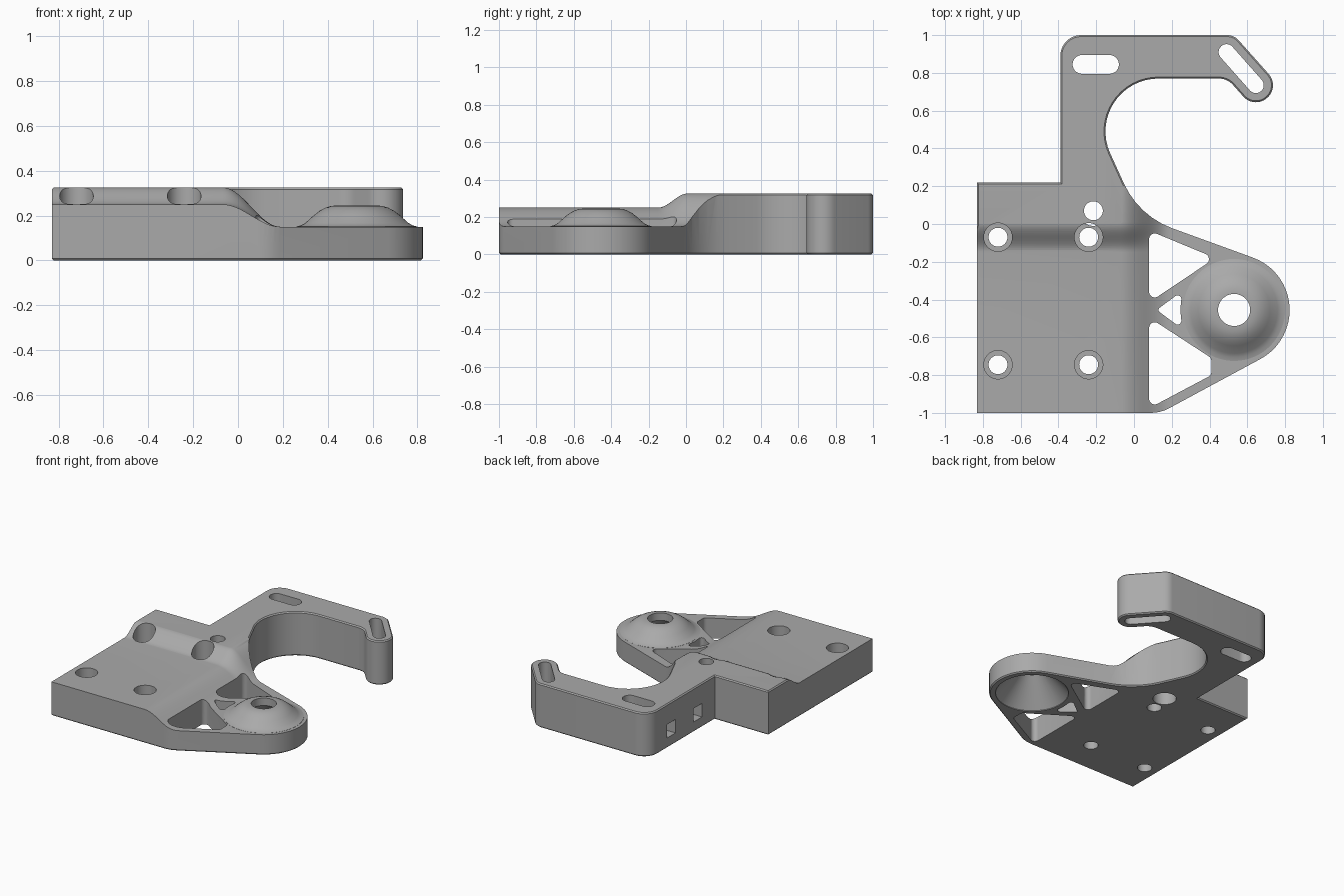
import bpy, bmesh
from math import pi, cos, sin, tan, atan2
from mathutils import Vector

if "Cube" in bpy.data.objects:
    bpy.data.objects.remove(bpy.data.objects["Cube"], do_unlink=True)

grey = bpy.data.materials.new("mid grey")
grey.use_nodes = True
colour = (0.4, 0.4, 0.4, 1)
grey.diffuse_color = colour
grey.node_tree.nodes["Principled BSDF"].inputs["Base Color"].default_value = colour

TOP, WING, BLOCK = 0.325, 0.15, 0.25
HUB = (0.53, -0.455)


def make_object(name, bm):
    bmesh.ops.recalc_face_normals(bm, faces=bm.faces)
    mesh = bpy.data.meshes.new(name)
    bm.to_mesh(mesh)
    bm.free()
    mesh.materials.append(grey)
    ob = bpy.data.objects.new(name, mesh)
    bpy.context.collection.objects.link(ob)
    return ob


def rounded(corners, step=0.12):
    """Polygon from (x, y, radius) corners, each rounded with an arc."""
    out = []
    for i, (x, y, r) in enumerate(corners):
        p = Vector((x, y))
        if r == 0:
            out.append(p)
            continue
        a = (Vector(corners[i - 1][:2]) - p).normalized()
        b = (Vector(corners[(i + 1) % len(corners)][:2]) - p).normalized()
        half = a.angle(b) / 2
        centre = p + (a + b).normalized() * (r / sin(half))
        s = p + a * (r / tan(half)) - centre
        e = p + b * (r / tan(half)) - centre
        start = atan2(s.y, s.x)
        turn = (atan2(e.y, e.x) - start + pi) % (2 * pi) - pi
        n = max(3, int(abs(turn) / step))
        for k in range(n + 1):
            t = start + turn * k / n
            out.append(centre + Vector((cos(t), sin(t))) * r)
    return out


def prism(name, points, z0, z1, chamfer=0):
    bm = bmesh.new()
    face = bm.faces.new([bm.verts.new((p[0], p[1], z0)) for p in points])
    ext = bmesh.ops.extrude_face_region(bm, geom=[face])
    moved = [v for v in ext["geom"] if isinstance(v, bmesh.types.BMVert)]
    bmesh.ops.translate(bm, verts=moved, vec=(0, 0, z1 - z0))
    if chamfer:
        rims = [e for e in bm.edges if abs(e.verts[0].co.z - e.verts[1].co.z) < 1e-5]
        bmesh.ops.bevel(bm, geom=rims, offset=chamfer, segments=1, affect='EDGES')
    return make_object(name, bm)


def turned(name, centre, profile, sides=64):
    """Closed solid of revolution from (radius, z) pairs, bottom to top."""
    bm = bmesh.new()
    rings = [[bm.verts.new((centre[0] + r * cos(2 * pi * k / sides),
                            centre[1] + r * sin(2 * pi * k / sides), z))
              for k in range(sides)] for r, z in profile]
    for lo, hi in zip(rings, rings[1:]):
        for k in range(sides):
            j = (k + 1) % sides
            bm.faces.new((lo[k], lo[j], hi[j], hi[k]))
    bm.faces.new(rings[0])
    bm.faces.new(rings[-1])
    return make_object(name, bm)


def slot(name, a, b, r):
    a, b = Vector(a), Vector(b)
    angle = atan2(b.y - a.y, b.x - a.x)
    pts = []
    for c, off in ((b, -pi / 2), (a, pi / 2)):
        pts += [c + r * Vector((cos(angle + off + pi * k / 16), sin(angle + off + pi * k / 16)))
                for k in range(17)]
    return prism(name, pts, -0.1, 0.6)


def box(name, lo, hi):
    return prism(name, [(lo[0], lo[1]), (hi[0], lo[1]), (hi[0], hi[1]), (lo[0], hi[1])], lo[2], hi[2])


def combine(target, tool, operation='DIFFERENCE'):
    mod = target.modifiers.new("combine", 'BOOLEAN')
    mod.operation, mod.solver, mod.object = operation, 'EXACT', tool
    bpy.context.view_layer.objects.active = target
    bpy.ops.object.modifier_apply(modifier=mod.name)
    bpy.data.objects.remove(tool, do_unlink=True)


def ease(t):
    t = min(max(t, 0), 1)
    return (1 - cos(pi * t)) / 2


def step_cutter():
    """Solid above the stepped top: raised arm, block and low wing."""
    xs = [-1.2] + [-0.07 + 0.26 * k / 20 for k in range(21)] + [1.2]
    ys = [-1.2] + [-0.15 + 0.16 * k / 14 for k in range(15)] + [0.5]
    bm = bmesh.new()
    grid = []
    for y in ys:
        plateau = BLOCK + (TOP + 0.0006 - BLOCK) * ease((y + 0.15) / 0.16)
        grid.append([bm.verts.new((x, y, plateau + (WING - plateau) * ease((x + 0.07) / 0.26)))
                     for x in xs])
    for r0, r1 in zip(grid, grid[1:]):
        for i in range(len(xs) - 1):
            bm.faces.new((r0[i], r0[i + 1], r1[i + 1], r1[i]))
    ext = bmesh.ops.extrude_face_region(bm, geom=bm.faces[:])
    for v in ext["geom"]:
        if isinstance(v, bmesh.types.BMVert):
            v.co.z = 0.6
    bmesh.ops.triangulate(bm, faces=bm.faces[:])
    return make_object("step_cutter", bm)


# Main plate: block, hooked arm and rounded wing in one outline
outline = rounded([
    (-0.83, -1, 0), (0.14, -1, 0.2), (1.248, -0.403, 0.295), (0.025, 0.042, 0.45),
    (-0.306, 0.77, 0.28), (0.494, 0.77, 0.1), (0.638, 0.608, 0.088), (0.772, 0.728, 0.088),
    (0.53, 1, 0.08), (-0.39, 1, 0.11), (-0.39, 0.22, 0), (-0.83, 0.22, 0)])
bracket = prism("mounting_bracket", outline, 0, TOP, chamfer=0.008)
combine(bracket, step_cutter())

# Dome on the wing, hollow and conical underneath
combine(bracket, turned("dome", HUB, [
    (0.27, 0.1), (0.27, 0.151), (0.25, 0.156), (0.23, 0.167), (0.19, 0.203), (0.165, 0.222),
    (0.14, 0.235), (0.115, 0.243), (0.09, 0.245)]), 'UNION')
combine(bracket, turned("dome_hollow", HUB, [
    (0.25, -0.02), (0.25, 0.005), (0.085, 0.19), (0.085, 0.4)]))

# Lightening windows in the wing
for window in (
        [(0.08, -0.035, 0.03), (0.08, -0.415, 0.03), (0.43, -0.18, 0.03)],
        [(0.08, -0.495, 0.03), (0.08, -0.975, 0.03), (0.41, -0.8, 0.03), (0.41, -0.71, 0.03)],
        [(0.12, -0.455, 0.015), (0.255, -0.555, 0.02), (0.245, -0.455, 0), (0.255, -0.355, 0.02)]):
    combine(bracket, prism("window_cutter", rounded(window, 0.25), -0.1, 0.6))

# Counterbored screw holes in the block
for x in (-0.72, -0.24):
    for y in (-0.07, -0.745):
        combine(bracket, turned("screw_cutter", (x, y), [
            (0.05, -0.1), (0.05, 0.12), (0.075, 0.12), (0.075, 0.6)], 40))

# Single hole, counterbored from below
combine(bracket, turned("lower_screw_cutter", (-0.215, 0.07), [
    (0.08, -0.1), (0.08, 0.15), (0.05, 0.15), (0.05, 0.6)], 40))

# Slots in the arm and the hook tip
combine(bracket, slot("arm_slot", (-0.275, 0.845), (-0.13, 0.845), 0.05))
combine(bracket, slot("tip_slot", (0.49, 0.91), (0.645, 0.735), 0.042))

# Square pockets in the side of the arm
for y in (0.42, 0.73):
    combine(bracket, box("pocket_cutter", (-0.5, y - 0.05, 0.075), (-0.27, y + 0.05, 0.175)))

bpy.ops.object.select_all(action='DESELECT')
bracket.select_set(True)
bpy.context.view_layer.objects.active = bracket
bpy.ops.object.shade_smooth_by_angle(angle=0.55)
